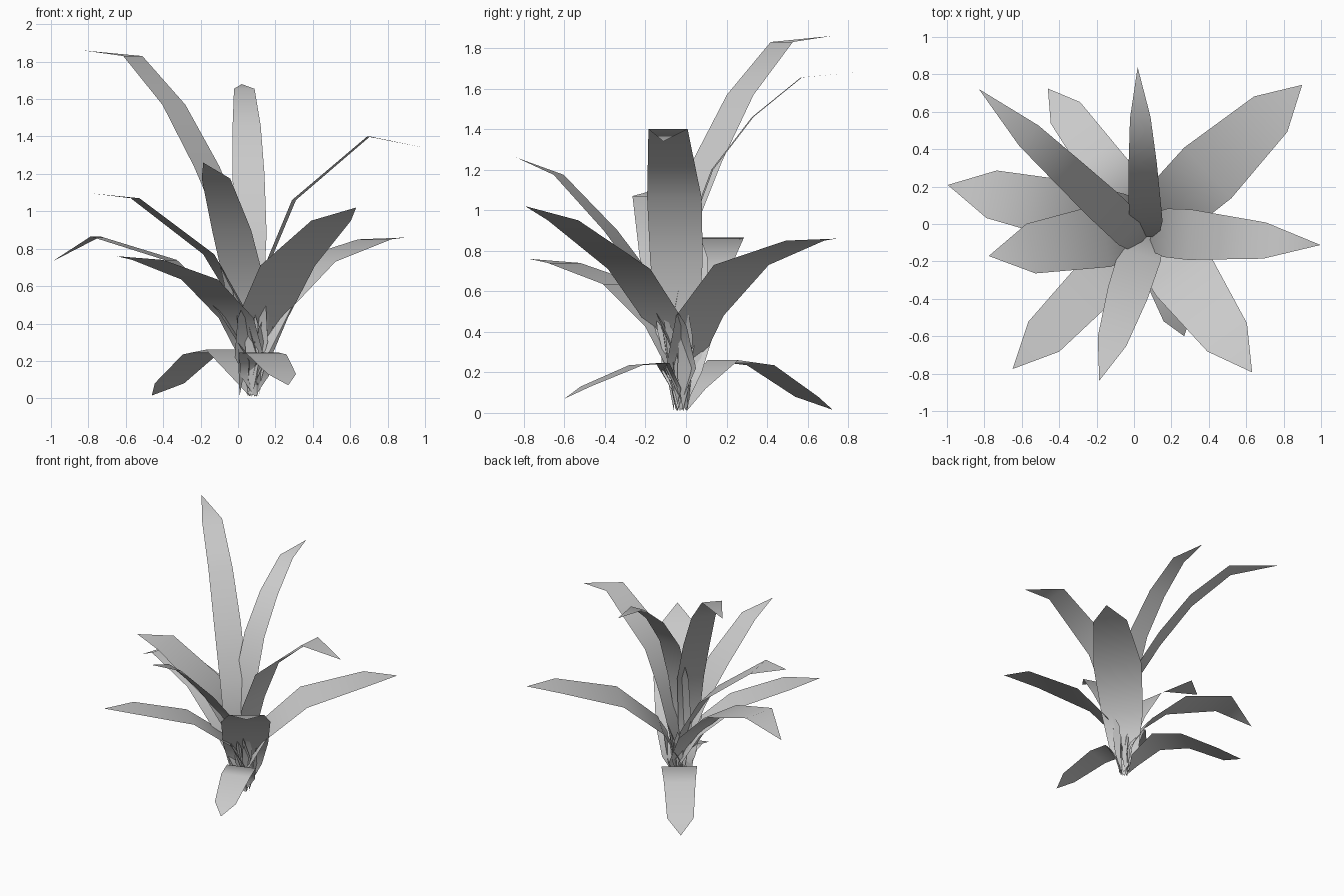
import bpy
import bmesh
from math import cos, sin, radians
from mathutils import Vector

default_cube = bpy.data.objects.get("Cube")
if default_cube:
    bpy.data.objects.remove(default_cube, do_unlink=True)

# One plain grey for the whole plant
leaf_grey = bpy.data.materials.new("leaf grey")
leaf_grey.use_nodes = True
grey = (0.6, 0.6, 0.6, 1)
leaf_grey.diffuse_color = grey
leaf_grey.node_tree.nodes["Principled BSDF"].inputs["Base Color"].default_value = grey

CROWN = (0.08, -0.02)


def leaf(name, heading, stations, tip, foot=CROWN):
    """Flat ribbon bending outward from its foot in the crown.
    stations: (reach, height, half width), tip: (reach, height)."""
    angle = radians(heading)
    outward = Vector((cos(angle), sin(angle), 0))
    across = Vector((-sin(angle), cos(angle), 0))

    def spot(reach, height, offset=0):
        return Vector((*foot, height)) + outward * reach + across * offset

    bm = bmesh.new()
    root = bm.verts.new(spot(0.03, 0.01))
    end = bm.verts.new(spot(*tip))
    pairs = [(bm.verts.new(spot(r, h, w)), bm.verts.new(spot(r, h, -w)))
             for r, h, w in stations]
    bm.faces.new((root, pairs[0][1], pairs[0][0]))
    for (left, right), (next_left, next_right) in zip(pairs, pairs[1:]):
        bm.faces.new((left, right, next_right, next_left))
    bm.faces.new((pairs[-1][0], pairs[-1][1], end))
    for face in bm.faces:
        face.smooth = True

    mesh = bpy.data.meshes.new(name)
    bm.to_mesh(mesh)
    bm.free()
    mesh.materials.append(leaf_grey)
    bpy.context.collection.objects.link(bpy.data.objects.new(name, mesh))


# Tall leaves at the back
leaf("tall_back_right_leaf", 137,
     [(-.02, .45, .075), (.06, .88, .1), (.27, 1.24, .1), (.51, 1.57, .09), (.81, 1.83, .075)],
     tip=(1.175, 1.86), foot=(.03, -.08))
leaf("tall_back_leaf", 93,
     [(-.04, .45, .065), (.04, .88, .09), (.16, 1.2, .085), (.36, 1.46, .075), (.6, 1.655, .055)],
     tip=(.87, 1.68), foot=(.065, -.03))

# Arching leaves around the sides
leaf("high_left_leaf", -4.5,
     [(.01, .4, .1), (.09, .75, .13), (.22, 1.06, .135), (.62, 1.4, .097)],
     tip=(.92, 1.34), foot=(.08, -.04))
leaf("back_left_leaf", 43,
     [(0, .22, .11), (.13, .48, .16), (.43, .73, .185), (.89, .85, .13)],
     tip=(1.12, .86))
leaf("high_right_leaf", 190,
     [(-.01, .22, .09), (.08, .5, .14), (.24, .77, .17), (.64, 1.07, .135)],
     tip=(.87, 1.095))
leaf("drooping_right_leaf", 168,
     [(0, .2, .1), (.16, .47, .15), (.45, .74, .16), (.86, .865, .13)],
     tip=(1.1, .73))

# Arching leaves at the front
leaf("front_left_leaf", -54.5,
     [(0, .22, .12), (.09, .43, .165), (.32, .71, .18), (.72, .95, .13)],
     tip=(.95, 1.02))
leaf("front_leaf", -108,
     [(.02, .3, .09), (.15, .62, .115), (.37, .9, .11), (.64, 1.175, .08)],
     tip=(.86, 1.26))
leaf("front_right_leaf", -134,
     [(0, .2, .09), (.13, .43, .13), (.41, .635, .135), (.81, .74, .115)],
     tip=(1.05, .76))

# Low leaves that droop to the ground
leaf("low_front_leaf", -72,
     [(.03, .12, .08), (.1, .245, .11), (.24, .235, .11), (.5, .13, .08)],
     tip=(.61, .07))
leaf("low_back_leaf", 126,
     [(.08, .12, .09), (.25, .26, .13), (.48, .235, .115), (.76, .08, .097)],
     tip=(.92, .015))

# Young upright blades in the crown
blades = [(10, .17, .51), (65, .09, .5), (-45, .13, .5),
          (-95, .15, .53), (200, .08, .48), (120, .08, .46)]
for number, (heading, reach, height) in enumerate(blades, start=1):
    leaf(f"young_blade_{number}", heading,
         [(reach * .4, height * .35, .035), (reach * .6, height * .75, .035)],
         tip=(reach, height))
